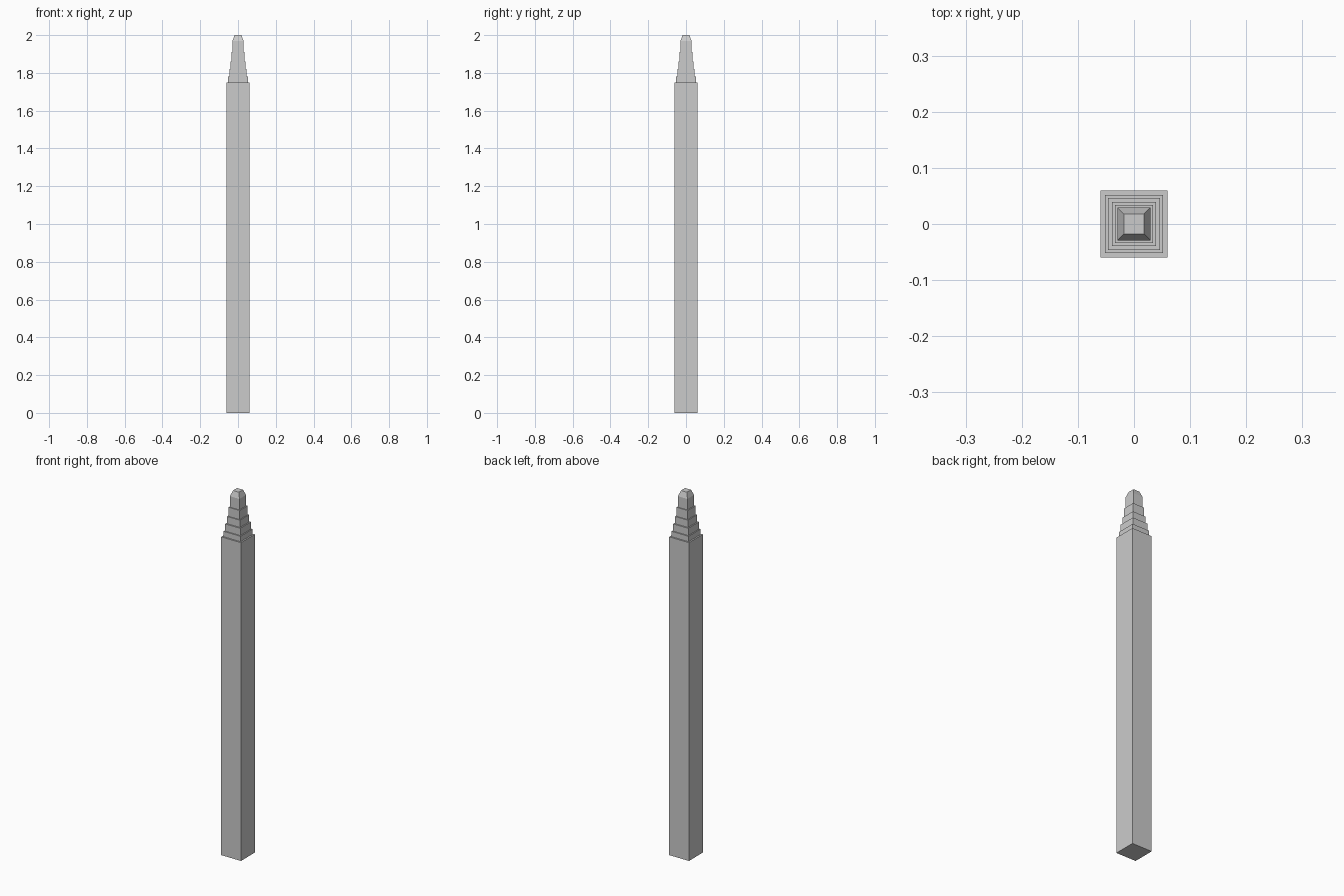
import bpy, bmesh

if "Cube" in bpy.data.objects:
    bpy.data.objects.remove(bpy.data.objects["Cube"])

# (half width, height) of each square section, bottom to top
tiers = [(0.06, 1.75), (0.052, 1.78), (0.046, 1.82), (0.039, 1.86),
         (0.034, 1.91), (0.029, 1.97)]
profile = [(0.06, 0.0)]
for i, (w, z) in enumerate(tiers):
    if i:
        profile.append((w, tiers[i - 1][1]))
    profile.append((w, z))
profile.append((0.018, 2.0))  # sloped cap

# stepped post: square rings bridged along the profile
bm = bmesh.new()
rings = [[bm.verts.new((sx * w, sy * w, z))
          for sx, sy in ((-1, -1), (1, -1), (1, 1), (-1, 1))]
         for w, z in profile]
for a, b in zip(rings, rings[1:]):
    for i in range(4):
        j = (i + 1) % 4
        bm.faces.new((a[i], a[j], b[j], b[i]))
bm.faces.new(rings[0][::-1])
bm.faces.new(rings[-1])
mesh = bpy.data.meshes.new("stepped_post")
bm.to_mesh(mesh)
bm.free()
bpy.context.collection.objects.link(bpy.data.objects.new("stepped_post", mesh))
